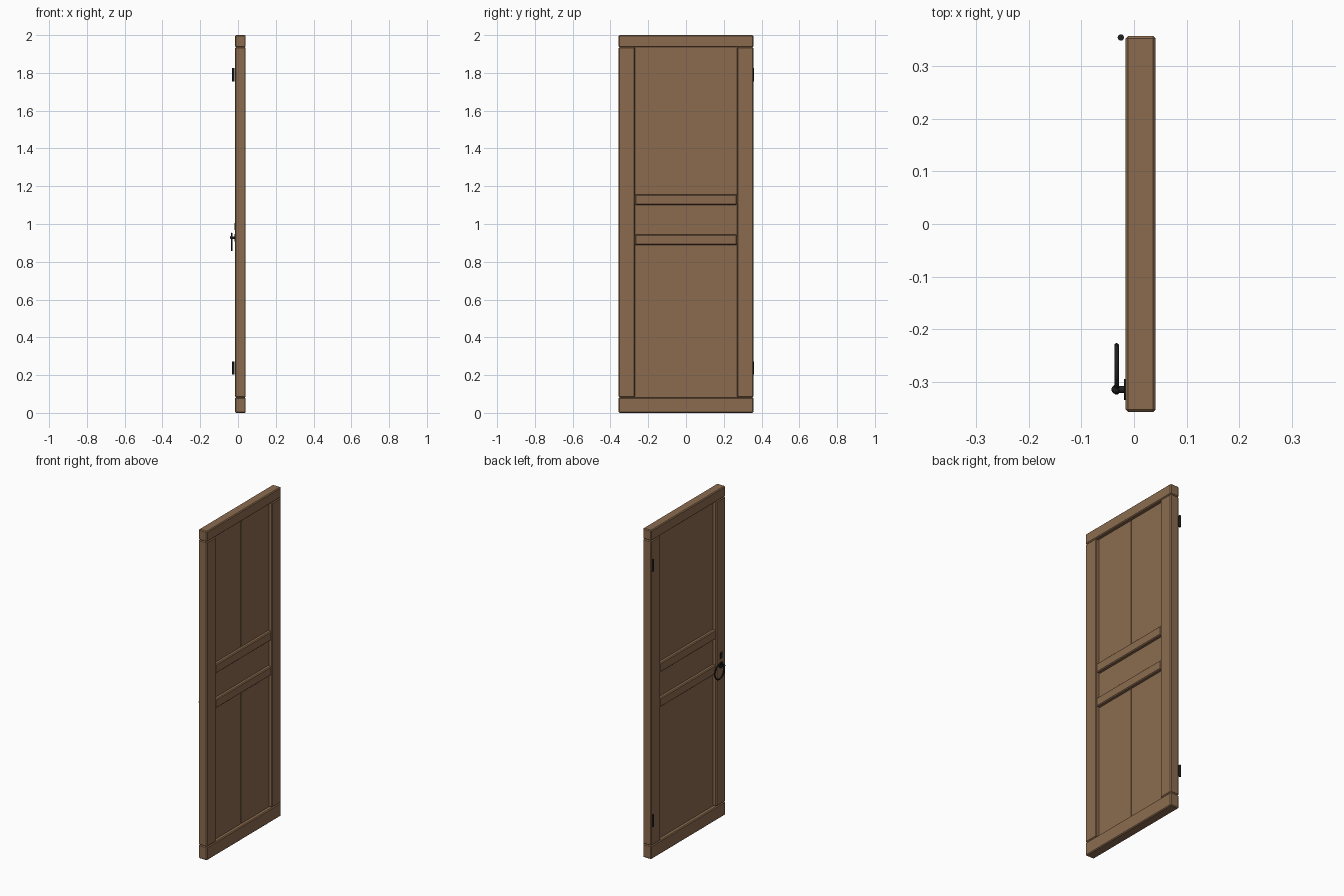
import bpy, math
from mathutils import Matrix

if "Cube" in bpy.data.objects:
    bpy.data.objects.remove(bpy.data.objects["Cube"])


def material(name, rgb):
    m = bpy.data.materials.new(name)
    m.diffuse_color = (*rgb, 1)
    m.use_nodes = True
    m.node_tree.nodes["Principled BSDF"].inputs["Base Color"].default_value = m.diffuse_color
    return m


wood = material("brown_wood", (0.26, 0.148, 0.078))
iron = material("black_iron", (0.014, 0.014, 0.014))

X0, X1 = -0.016, 0.041        # door thickness
Y0, Y1 = -0.357, 0.357        # door width
XM = (X0 + X1) / 2


def board(name, x, y, z, bevel=0.0, mat=wood):
    """Box between the given ranges with an optional chamfer."""
    bpy.ops.mesh.primitive_cube_add(size=1)
    o = bpy.context.object
    o.name = name
    o.data.transform(Matrix.Diagonal((x[1] - x[0], y[1] - y[0], z[1] - z[0], 1)))
    o.location = [(r[0] + r[1]) / 2 for r in (x, y, z)]
    if bevel:
        b = o.modifiers.new("chamfer", 'BEVEL')
        b.width = bevel
        b.segments = 1
    o.data.materials.append(mat)
    return o


def smooth(o):
    o.data.materials.append(iron)
    bpy.ops.object.shade_smooth_by_angle(angle=math.radians(40))


def rod(name, loc, r, depth, along_x=False, sides=16):
    bpy.ops.mesh.primitive_cylinder_add(
        vertices=sides, radius=r, depth=depth, location=loc,
        rotation=(0, math.pi / 2 if along_x else 0, 0))
    o = bpy.context.object
    o.name = name
    smooth(o)
    return o


# Frame: rails run the full width, stiles sit between them
ZB, ZT = 0.082, 1.936
board("bottom_rail", (X0, X1), (Y0, Y1), (0, ZB), 0.005)
board("top_rail", (X0, X1), (Y0, Y1), (ZT, 2), 0.005)
board("latch_stile", (X0, X1), (Y0, -0.27), (ZB, ZT), 0.005)
board("hinge_stile", (X0, X1), (0.27, Y1), (ZB, ZT), 0.005)

# Recessed panels, each of two planks with a narrow gap
PX = (XM - 0.006, XM + 0.006)
for tag, z in (("lower", (0.075, 0.93)), ("upper", (1.12, 1.943))):
    board(tag + "_panel_left", PX, (-0.275, -0.001), z)
    board(tag + "_panel_right", PX, (0.001, 0.275), z)
board("middle_panel", PX, (-0.275, 0.275), (0.93, 1.12))

# Cross bars
for tag, z in (("lower", (0.889, 0.944)), ("upper", (1.101, 1.157))):
    board(tag + "_cross_bar", (X0 + 0.003, X1 - 0.003), (-0.27, 0.27), z, 0.005)

# Hinge barrels
for tag, z in (("lower", 0.238), ("upper", 1.79)):
    rod(tag + "_hinge", (-0.025, 0.354, z), 0.006, 0.07)

# Ring handle hanging from a knob, with rosette and keyhole plate
HY, HZ = -0.314, 0.928
rod("handle_rosette", (X0 - 0.001, HY, HZ), 0.02, 0.004, True, 24)
rod("handle_pin", (X0 - 0.008, HY, HZ), 0.007, 0.02, True)
bpy.ops.mesh.primitive_uv_sphere_add(segments=12, ring_count=8, radius=0.009,
                                     location=(-0.034, HY, HZ))
bpy.context.object.name = "handle_knob"
smooth(bpy.context.object)
bpy.ops.mesh.primitive_torus_add(major_radius=0.0445, minor_radius=0.0045,
                                 major_segments=32, minor_segments=10,
                                 location=(-0.033, -0.275, 0.905),
                                 rotation=(0, math.pi / 2, 0))
bpy.context.object.name = "handle_ring"
smooth(bpy.context.object)
board("keyhole_plate", (X0 - 0.003, X0 + 0.001), (HY - 0.011, HY + 0.011),
      (0.968, 1.004), 0.001, iron)
